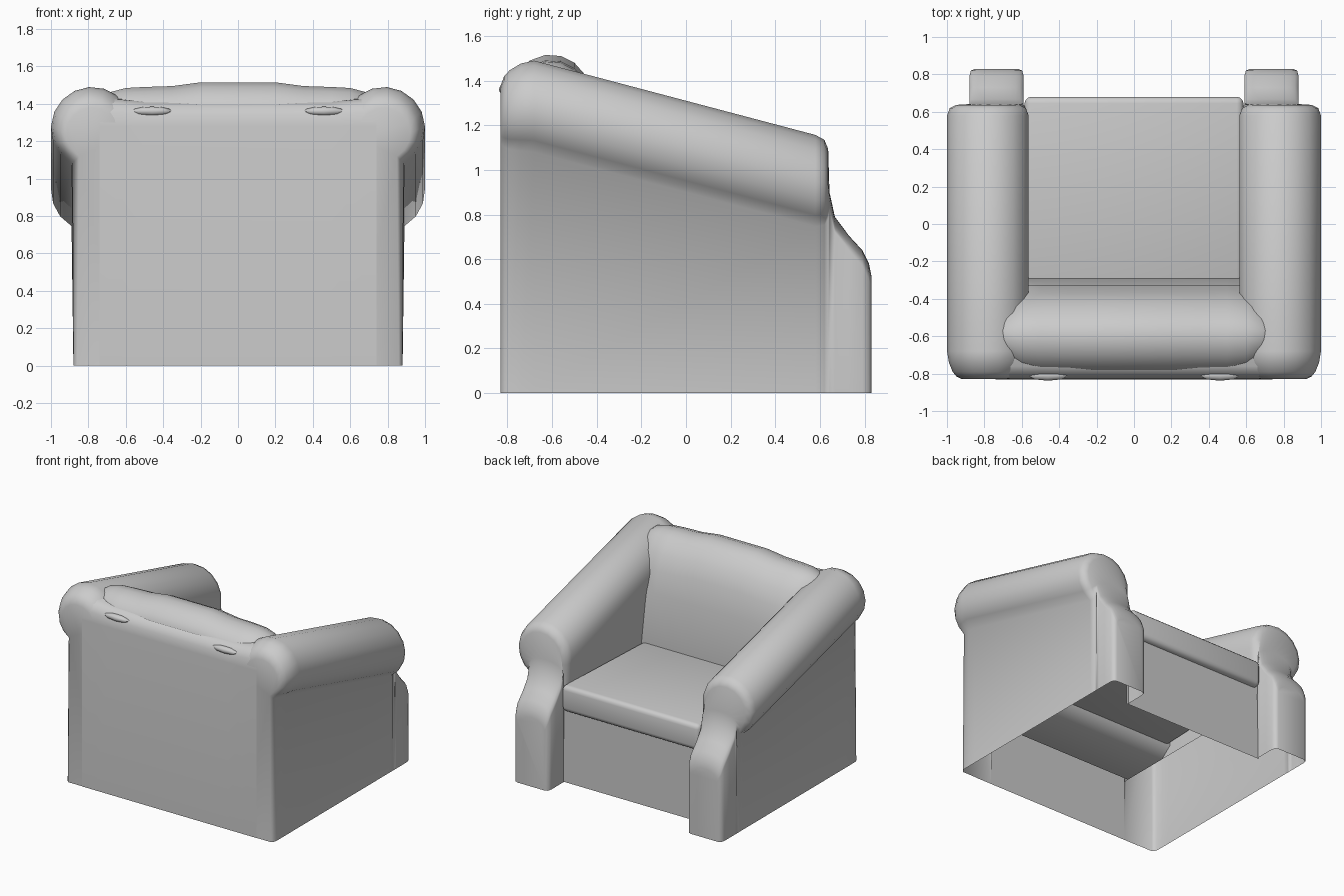
import bpy, bmesh
from math import sin, cos, radians

if "Cube" in bpy.data.objects:
    bpy.data.objects.remove(bpy.data.objects["Cube"])


def finish(name, bm, angle=40, mirror=False):
    bmesh.ops.recalc_face_normals(bm, faces=bm.faces[:])
    me = bpy.data.meshes.new(name)
    bm.to_mesh(me)
    bm.free()
    ob = bpy.data.objects.new(name, me)
    bpy.context.collection.objects.link(ob)
    bpy.ops.object.select_all(action='DESELECT')
    ob.select_set(True)
    bpy.context.view_layer.objects.active = ob
    bpy.ops.object.shade_smooth_by_angle(angle=radians(angle))
    if mirror:
        ob.modifiers.new("Mirror", 'MIRROR').use_mirror_merge = False
    return ob


def loft(sections, closed=False, cap=True):
    bm = bmesh.new()
    rows = [[bm.verts.new(p) for p in s] for s in sections]
    n = len(rows[0])
    for a, b in zip(rows, rows[1:]):
        for i in range(n if closed else n - 1):
            j = (i + 1) % n
            bm.faces.new((a[i], a[j], b[j], b[i]))
    if cap:
        bm.faces.new(rows[0])
        bm.faces.new(rows[-1])
    return bm


# Arms: open shell with a sloping roll that flows into a lower front post
def arm_section(y, cx, zc, rx, rz, a0, a1, w, low, steps=12):
    pts = [(0.735 + w, y, 0)]
    for i in range(steps + 1):
        a = radians(a0 + (a1 - a0) * i / steps)
        pts.append((cx + rx * cos(a), y, zc + rz * sin(a)))
    pts.append((0.735 - w, y, low))
    return pts


roll = [(-0.83, 1.24, 0.14, 0.125, 0), (-0.815, 1.25, 0.17, 0.139, 0.45),
        (-0.79, 1.257, 0.19, 0.145, 0.45), (-0.74, 1.267, 0.21, 0.145, 0.45),
        (-0.68, 1.27, 0.22, 0.145, 0.45), (0.58, 0.937, 0.22, 0.145, 0.45),
        (0.62, 0.93, 0.205, 0.145, 0.45), (0.637, 0.925, 0.17, 0.145, 0.45)]
sections = [arm_section(y, 0.78, zc, r, r, -60, 190, w, low) for y, zc, r, w, low in roll]
post = [(0.643, 0.90, 0.145), (0.667, 0.79, 0.145), (0.73, 0.705, 0.145),
        (0.79, 0.64, 0.145), (0.82, 0.58, 0.137), (0.83, 0.53, 0.115)]
sections += [arm_section(y, 0.735, top - 0.07, w, 0.07, 0, 180, w, 0) for y, top, w in post]
finish("arm", loft(sections), 80, mirror=True)

# Outer back panel, rolled over at the top and rising into the arm rolls
profile = [(-0.832, 0), (-0.832, 1.28), (-0.825, 1.34), (-0.80, 1.385), (-0.76, 1.41), (-0.62, 1.42)]
rises = [(-0.74, 0.02), (-0.62, 0.012), (-0.5, 0), (0.5, 0), (0.62, 0.012), (0.74, 0.02)]
finish("back_panel", loft([[(x, y, z + (d if z > 1.3 else 0)) for y, z in profile]
                           for x, d in rises], cap=False), 60)

# Front panel under the seat
finish("front_panel", loft([[(x, 0.635, 0), (x, 0.635, 0.6)] for x in (-0.6, 0.6)], cap=False))

# Back cushion: padded cross-section swept over x, shrinking at the ends
cushion = [(-0.77, 0.45), (-0.40, 0.45), (-0.31, 0.52), (-0.29, 0.72), (-0.33, 1.10),
           (-0.37, 1.28), (-0.42, 1.39), (-0.50, 1.48), (-0.56, 1.51), (-0.63, 1.515),
           (-0.70, 1.49), (-0.76, 1.44), (-0.79, 1.38), (-0.79, 1.0)]
ends = [(0.2, 1.0, 0), (0.35, 1.0, 0.02), (0.5, 1.0, 0.025), (0.6, 0.95, 0.025),
        (0.68, 0.8, 0.03), (0.72, 0.55, 0.03)]
stations = [(-x, s, d) for x, s, d in reversed(ends)] + ends
rows = []
for x, s, d in stations:
    row = []
    for y, z in cushion:
        if z > 1.2:
            row.append((x, -0.59 + (y + 0.59) * s, 1.3 + (z - 1.3) * (0.5 + 0.5 * s) - d))
        else:
            row.append((max(-0.59, min(0.59, x)), y, z))
    rows.append(row)
finish("back_cushion", loft(rows, closed=True), 50)

# Small cushion folds showing through the top of the back
bm = bmesh.new()
bmesh.ops.create_uvsphere(bm, u_segments=8, v_segments=6, radius=1)
for v in bm.verts:
    v.co = (0.46 + 0.11 * v.co.x, -0.81 + 0.028 * v.co.y, 1.36 + 0.025 * v.co.z)
finish("cushion_fold", bm, 50, mirror=True)

# Seat cushion with rounded edges, tipped slightly backwards
bm = bmesh.new()
bmesh.ops.create_cube(bm, size=1)
for v in bm.verts:
    front = v.co.y > 0
    v.co = (v.co.x * 1.17, 0.68 if front else -0.38,
            (0.56 if v.co.z < 0 else 0.76) - (0 if front else 0.04))
bmesh.ops.bevel(bm, geom=bm.edges[:], offset=0.035, segments=3, profile=0.5, affect='EDGES')
finish("seat", bm)
